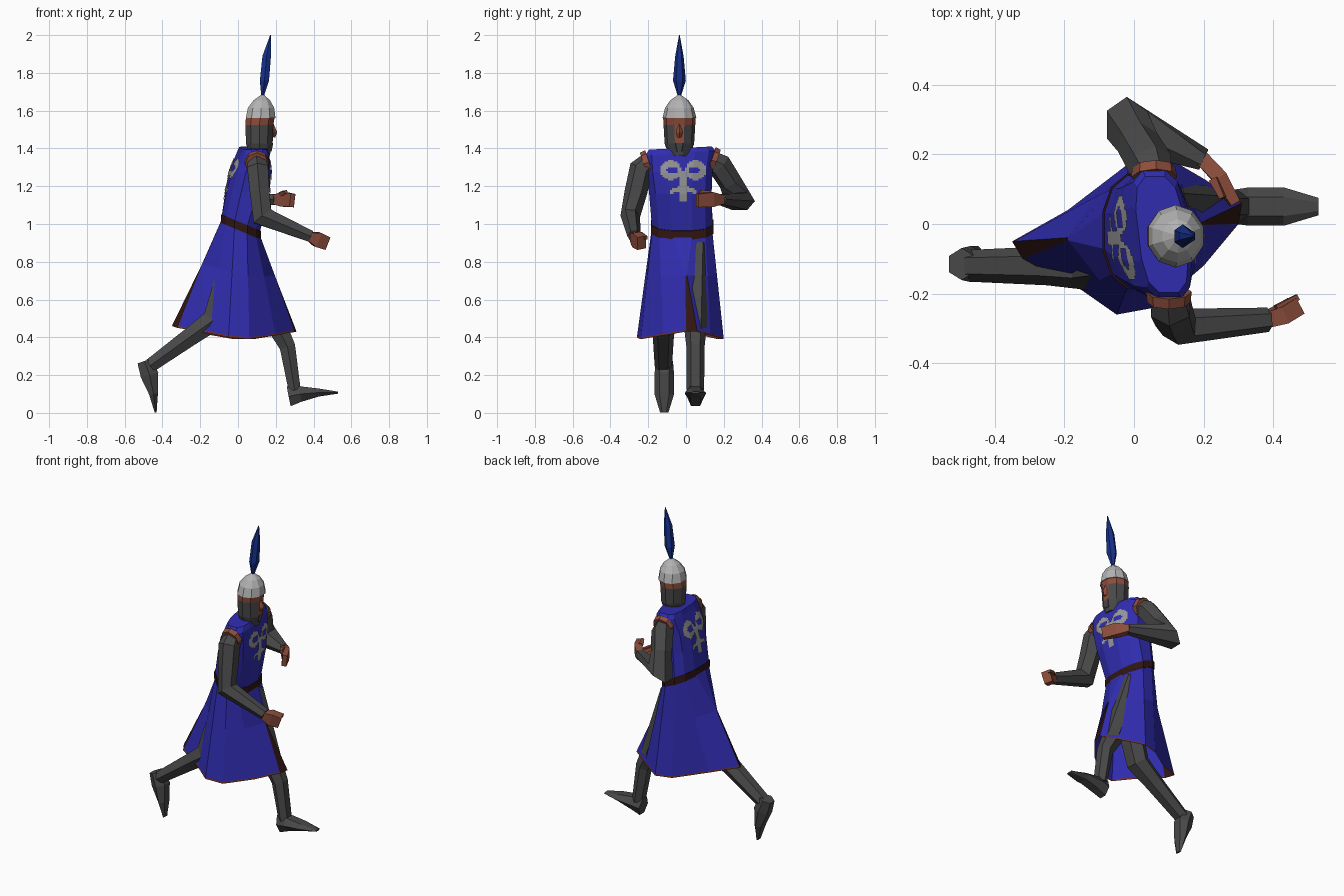
import bpy, math
from mathutils import Vector
from mathutils.bvhtree import BVHTree

if "Cube" in bpy.data.objects:
    bpy.data.objects.remove(bpy.data.objects["Cube"])


def mat(name, rgb):
    m = bpy.data.materials.new(name)
    m.diffuse_color = (*rgb, 1)
    m.use_nodes = True
    m.node_tree.nodes["Principled BSDF"].inputs["Base Color"].default_value = m.diffuse_color
    return m


BLUE = mat("tunic blue", (0.03, 0.026, 0.44))
MAIL = mat("mail grey", (0.065, 0.065, 0.065))
SKIN = mat("reddish skin", (0.26, 0.075, 0.045))
STEEL = mat("helmet steel", (0.45, 0.45, 0.45))
SILVER = mat("emblem silver", (0.32, 0.32, 0.33))
BROWN = mat("dark brown", (0.03, 0.008, 0.006))
PLUME = mat("plume blue", (0.008, 0.03, 0.27))
TRIM = mat("hem red", (0.16, 0.03, 0.022))


def make(name, verts, faces, mats, ids=None):
    me = bpy.data.meshes.new(name)
    me.from_pydata([tuple(v) for v in verts], [], faces)
    for m in mats:
        me.materials.append(m)
    if ids:
        for p, k in zip(me.polygons, ids):
            p.material_index = k
    ob = bpy.data.objects.new(name, me)
    bpy.context.collection.objects.link(ob)
    return ob


def loft(name, rings, mats, rule=lambda band, side: 0, caps=(True, True)):
    """Skin closed rings of equal size; rule(band, side) picks the material."""
    n = len(rings[0])
    verts = [p for r in rings for p in r]
    faces, ids = [], []
    for b in range(len(rings) - 1):
        for i in range(n):
            j = (i + 1) % n
            faces.append((b * n + i, b * n + j, b * n + n + j, b * n + n + i))
            ids.append(rule(b, i))
    if caps[0]:
        faces.append(tuple(reversed(range(n))))
        ids.append(rule(0, 0))
    if caps[1]:
        k = len(rings) - 1
        faces.append(tuple(k * n + i for i in range(n)))
        ids.append(rule(k - 1, 0))
    return make(name, verts, faces, mats, ids)


def oval(cx, cy, cz, rx, ry, n=12, tilt=0, yaw=0, roll=0, power=1.0):
    """Level ring; tilt and roll slope it, yaw shears it, power < 1 squares it."""
    pts = []
    for i in range(n):
        a = (i + 0.5) * 2 * math.pi / n
        c, s = math.cos(a), math.sin(a)
        dx = math.copysign(abs(c) ** power, c) * rx
        dy = math.copysign(abs(s) ** power, s) * ry
        pts.append(Vector((cx + dx + yaw * dy, cy + dy, cz + tilt * dx + roll * dy)))
    return pts


def tube(name, path, radii, m, n=6, turn=0.0):
    """Faceted limb along a path; each radius is (along y, across)."""
    pts = [Vector(p) for p in path]
    rings = []
    for i, p in enumerate(pts):
        t = Vector()
        if i:
            t += (p - pts[i - 1]).normalized()
        if i < len(pts) - 1:
            t += (pts[i + 1] - p).normalized()
        t.normalize()
        u = Vector((0, 1, 0))
        u = (u - t * u.dot(t)).normalized()
        v = t.cross(u)
        r = radii[i]
        a, b = r if isinstance(r, tuple) else (r, r)
        rings.append([p + u * a * math.cos(w) + v * b * math.sin(w)
                      for w in (2 * math.pi * k / n + turn for k in range(n))])
    return loft(name, rings, [m])


# Tunic top
waist = dict(tilt=-0.42, power=0.85)
torso = loft("tunic_top", [
    oval(0.015, -0.02, 1.0, 0.104, 0.165, **waist),
    oval(0.05, -0.03, 1.17, 0.115, 0.17, tilt=-0.1, yaw=-0.06, power=0.75),
    oval(0.065, -0.035, 1.28, 0.105, 0.18, yaw=-0.1, roll=0.05, power=0.7),
    oval(0.08, -0.03, 1.375, 0.078, 0.19, yaw=-0.12, roll=0.07, power=0.65),
    oval(0.08, -0.03, 1.402, 0.068, 0.17, yaw=-0.12, roll=0.05, power=0.65),
], [BLUE])

# Belt
loft("belt", [oval(0.015, -0.02, z, 0.109, 0.17, **waist)
              for z in (0.962, 1.008)], [BROWN])

# Skirt with front and back slits and a narrow hem
hem = [Vector(p) for p in (
    (0.31, 0.06, 0.43), (0.2, 0.13, 0.41), (0.08, 0.2, 0.39), (-0.02, 0.17, 0.39),
    (-0.19, 0.04, 0.42), (-0.35, -0.05, 0.46), (-0.32, -0.10, 0.45), (-0.15, -0.19, 0.42),
    (-0.05, -0.26, 0.40), (0.06, -0.24, 0.39), (0.2, -0.12, 0.41), (0.30, 0.0, 0.43))]
top = oval(0.015, -0.02, 0.985, 0.103, 0.163, **waist)
mid = [a.lerp(b, 0.42) for a, b in zip(top, hem)]
for a, b in ((0, 11), (5, 6)):
    m = (mid[a] + mid[b]) / 2
    mid[a], mid[b] = m + (mid[a] - m) * 0.1, m + (mid[b] - m) * 0.1
low = [a.lerp(b, 0.97) for a, b in zip(mid, hem)]


def skirt_rule(band, side):
    if band and side in (5, 11):
        return 1
    return 2 if band == 2 else 0


loft("skirt", [hem, low, mid, top][::-1], [BLUE, BROWN, TRIM], skirt_rule, (False, False))

# Emblem plates: winged shape of small cells laid on the chest and back
me = torso.data
tree = BVHTree.FromPolygons([v.co for v in me.vertices], [tuple(p.vertices) for p in me.polygons])


def in_emblem(u, w):
    u = abs(u)
    wing = ((u - 0.066) / 0.055) ** 2 + ((w - 0.045) / 0.052) ** 2 < 1
    hole = ((u - 0.058) / 0.028) ** 2 + ((w - 0.045) / 0.02) ** 2 < 1
    body = u < 0.022 and -0.05 < w < 0.04
    foot = u < 0.075 and abs(w + 0.045 + 0.35 * u) < 0.012
    tail = u < 0.02 and -0.12 < w < -0.04
    return (wing and not hole) or body or foot or tail


def emblem(name, yc, zc, side):
    step, verts, faces = 0.01, [], []
    for i in range(-13, 13):
        for j in range(-13, 12):
            if not in_emblem((i + 0.5) * step, (j + 0.5) * step):
                continue
            quad = []
            for a, b in ((i, j), (i + 1, j), (i + 1, j + 1), (i, j + 1)):
                hit = tree.ray_cast(Vector((side, yc + a * step, zc + b * step)),
                                    Vector((-side, 0, 0)))[0]
                if hit:
                    quad.append(hit + Vector((side * 0.005, 0, 0)))
            if len(quad) == 4:
                k = len(verts)
                verts += quad if side > 0 else quad[::-1]
                faces.append((k, k + 1, k + 2, k + 3))
    make(name, verts, faces, [SILVER])


emblem("chest_emblem", -0.015, 1.24, 1)
emblem("back_emblem", -0.04, 1.25, -1)

# Head: mail hood, face, rim and helmet
HY = -0.035
loft("head", [
    oval(0.115, HY, 1.36, 0.055, 0.055, 10),
    oval(0.113, HY, 1.425, 0.074, 0.078, 10),
    oval(0.113, HY, 1.525, 0.078, 0.084, 10),
    oval(0.118, HY, 1.565, 0.08, 0.086, 10),
], [MAIL, SKIN], lambda b, i: 1 if b == 2 or (b == 1 and i in (9,)) else 0)
loft("helmet", [
    oval(0.12, HY, 1.56, 0.083, 0.09, 10),
    oval(0.122, HY, 1.615, 0.073, 0.076, 10),
    oval(0.126, HY, 1.655, 0.046, 0.048, 10),
    oval(0.13, HY, 1.685, 0.006, 0.006, 10),
], [STEEL])
tube("nose", [(0.18, HY, 1.53), (0.191, HY, 1.485), (0.185, HY, 1.46)],
     [0.008, 0.017, 0.012], SKIN, 4)
tube("chin", [(0.165, HY, 1.43), (0.165, HY, 1.385)], [(0.04, 0.025), (0.022, 0.015)], MAIL)

# Plume
loft("plume", [
    oval(0.13, HY, 1.675, 0.008, 0.008, 6),
    oval(0.14, HY, 1.76, 0.028, 0.034, 6),
    oval(0.152, HY, 1.89, 0.026, 0.022, 6),
    oval(0.172, HY, 2.0, 0.002, 0.002, 6),
], [PLUME])

# Arms, with skin-coloured bands at the armholes
tube("right_arm", [(0.10, -0.19, 1.335), (0.105, -0.238, 1.29), (0.115, -0.265, 1.17),
                   (0.13, -0.295, 1.04), (0.385, -0.275, 0.935)],
     [0.05, 0.064, 0.06, (0.052, 0.066), 0.035], MAIL)
tube("left_arm", [(0.06, 0.13, 1.345), (0.045, 0.175, 1.315), (0.01, 0.235, 1.22),
                  (-0.02, 0.285, 1.12), (0.2, 0.185, 1.13)],
     [0.05, 0.066, 0.062, (0.08, 0.085), 0.032], MAIL)
tube("right_armhole", [(0.10, -0.195, 1.328), (0.10, -0.225, 1.318)], [0.066, 0.062], SKIN, 8)
tube("left_armhole", [(0.058, 0.135, 1.345), (0.057, 0.162, 1.335)], [0.066, 0.062], SKIN, 8)

# Hands
Q = math.pi / 4
tube("right_hand", [(0.375, -0.276, 0.935), (0.42, -0.262, 0.918), (0.465, -0.235, 0.9)],
     [0.032, (0.036, 0.056), (0.036, 0.05)], SKIN, 4, Q)
tube("right_thumb", [(0.41, -0.245, 0.945), (0.47, -0.21, 0.925)], [0.018, 0.012], SKIN, 4, Q)
tube("left_hand", [(0.192, 0.192, 1.13), (0.245, 0.135, 1.13), (0.288, 0.06, 1.125)],
     [0.03, (0.03, 0.055), (0.02, 0.05)], SKIN, 4, Q)
tube("left_thumb", [(0.23, 0.13, 1.16), (0.255, 0.075, 1.17)], [0.018, 0.011], SKIN, 4, Q)

# Legs and feet
tube("front_leg", [(0.05, 0.05, 0.88), (0.21, 0.05, 0.45), (0.262, 0.05, 0.35), (0.3, 0.05, 0.12)],
     [0.08, 0.06, 0.048, (0.046, 0.037)], MAIL)
tube("front_foot", [(0.268, 0.05, 0.088), (0.33, 0.05, 0.1), (0.43, 0.05, 0.108), (0.53, 0.05, 0.107)],
     [(0.046, 0.062), (0.055, 0.048), (0.055, 0.024), (0.025, 0.006)], MAIL)
tube("back_leg", [(0.0, -0.1, 0.88), (-0.13, -0.12, 0.49), (-0.25, -0.12, 0.405), (-0.465, -0.12, 0.25)],
     [0.08, 0.07, 0.056, (0.046, 0.042)], MAIL)
tube("back_foot", [(-0.495, -0.115, 0.275), (-0.468, -0.115, 0.2), (-0.447, -0.115, 0.1), (-0.436, -0.115, 0.002)],
     [(0.046, 0.045), (0.052, 0.055), (0.052, 0.027), (0.022, 0.006)], MAIL)
